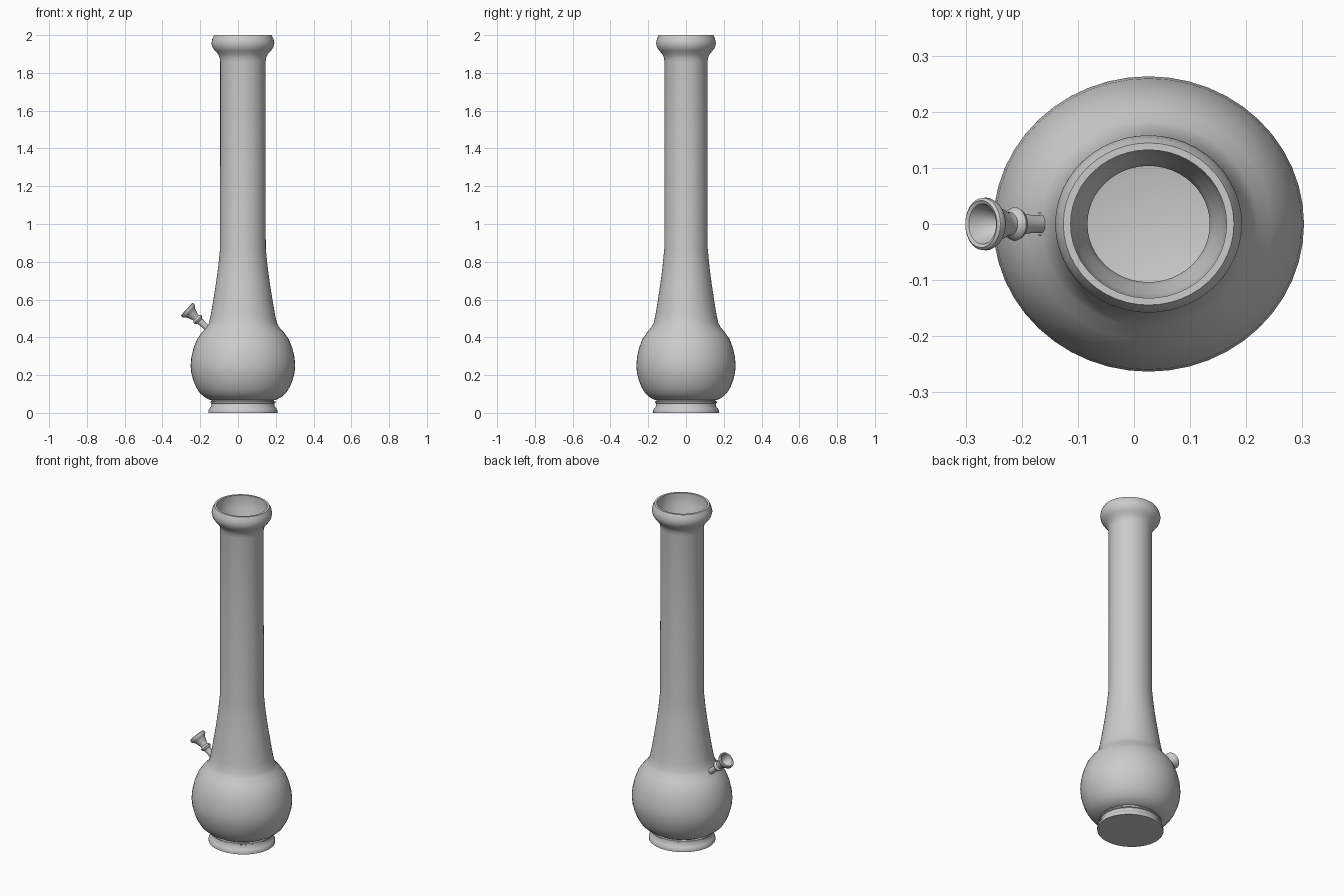
import bpy, bmesh, math
from mathutils import Vector, Matrix

def lathe(name, profile, segs, matrix, angle=35):
    """Spin (radius, height) points round local z; radius 0 makes a pole."""
    bm = bmesh.new()
    rings = []
    for r, z in profile:
        if r == 0:
            rings.append([bm.verts.new((0, 0, z))] * segs)
        else:
            rings.append([bm.verts.new((r * math.cos(2 * math.pi * i / segs),
                                        r * math.sin(2 * math.pi * i / segs), z))
                          for i in range(segs)])
    for a, b in zip(rings, rings[1:]):
        for i in range(segs):
            j = (i + 1) % segs
            bm.faces.new(list(dict.fromkeys((a[i], a[j], b[j], b[i]))))
    bm.transform(matrix)
    bmesh.ops.recalc_face_normals(bm, faces=bm.faces)
    me = bpy.data.meshes.new(name)
    bm.to_mesh(me)
    bm.free()
    ob = bpy.data.objects.new(name, me)
    bpy.context.collection.objects.link(ob)
    bpy.ops.object.select_all(action='DESELECT')
    ob.select_set(True)
    bpy.context.view_layer.objects.active = ob
    bpy.ops.object.shade_smooth_by_angle(angle=math.radians(angle))
    return ob

# Slightly oval vessel, offset so the side bowl balances the width
axis = Matrix.Translation((0.026, 0, 0)) @ Matrix.Diagonal((1, 0.95, 1, 1))

# Foot, ringed at its top
foot = [(0, 0), (0.183, 0), (0.183, 0.012), (0.176, 0.024), (0.168, 0.034),
        (0.166, 0.05), (0.172, 0.053), (0.172, 0.06), (0.165, 0.063), (0.165, 0.067)]
# Round belly, tapering neck and straight tube
belly = [(0.178, 0.07), (0.204, 0.084), (0.228, 0.105), (0.247, 0.135), (0.262, 0.17),
         (0.273, 0.21), (0.277, 0.25), (0.273, 0.295), (0.261, 0.345), (0.243, 0.39),
         (0.218, 0.425), (0.193, 0.453), (0.18, 0.475), (0.17, 0.52), (0.158, 0.59),
         (0.142, 0.69), (0.13, 0.78), (0.121, 0.87), (0.12, 1.4), (0.12, 1.86)]
# Rolled lip
lip = [(0.123, 1.88), (0.132, 1.9), (0.148, 1.917), (0.161, 1.935), (0.1665, 1.957),
       (0.162, 1.98), (0.152, 2.0), (0.139, 2.0), (0.139, 1.97), (0.132, 1.93), (0.116, 1.89)]
# Hollow inside follows the outer wall
inside = [(r - 0.011, z + (0.012 if z < 0.12 else 0)) for r, z in reversed(belly)]
lathe("vessel", foot + belly + lip + inside + [(0, 0.082)], 48, axis)

# Slanted side stem and bowl
start, end = Vector((-0.16, 0, 0.447)), Vector((-0.272, 0, 0.549))
slant = Matrix.Translation(start) @ (end - start).to_track_quat('Z', 'Y').to_matrix().to_4x4()
lathe("stem_collar", [(0, -0.03), (0.022, -0.03), (0.023, 0.004), (0.02, 0.009), (0, 0.009)], 32, slant)
lathe("stem_and_bowl",
      [(0, -0.02), (0.017, -0.02), (0.016, 0.03), (0.019, 0.058), (0.027, 0.064),
       (0.03, 0.071), (0.027, 0.078), (0.021, 0.083), (0.021, 0.092), (0.026, 0.102),
       (0.03, 0.115), (0.036, 0.126), (0.044, 0.133), (0.047, 0.14), (0.0465, 0.148),
       (0.042, 0.152), (0.036, 0.149), (0.031, 0.135), (0.022, 0.118), (0.01, 0.106),
       (0, 0.103)], 32, slant)
